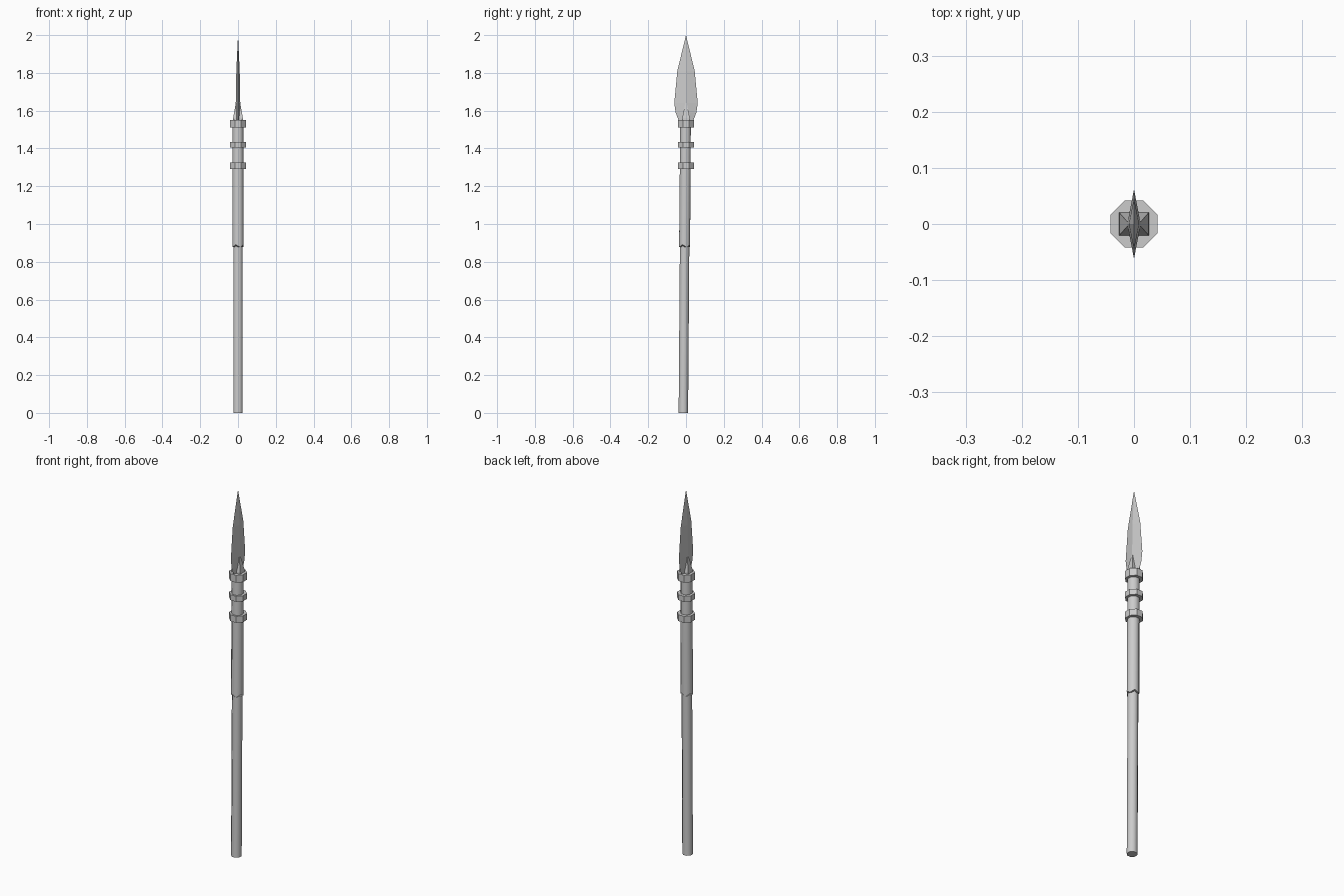
import bpy, bmesh, math

if "Cube" in bpy.data.objects:
    bpy.data.objects.remove(bpy.data.objects["Cube"])


def build(name, rings, cap_start=True, cap_end=True, smooth=False):
    """Skin a list of equal-length rings into a mesh object."""
    bm = bmesh.new()
    loops = [[bm.verts.new(p) for p in ring] for ring in rings]
    n = len(loops[0])
    for a, b in zip(loops, loops[1:]):
        for i in range(n):
            j = (i + 1) % n
            bm.faces.new((a[i], a[j], b[j], b[i]))
    if cap_start:
        bm.faces.new(loops[0][::-1])
    if cap_end:
        bm.faces.new(loops[-1])
    bmesh.ops.remove_doubles(bm, verts=bm.verts, dist=1e-5)
    bmesh.ops.recalc_face_normals(bm, faces=bm.faces)
    me = bpy.data.meshes.new(name)
    bm.to_mesh(me)
    bm.free()
    me.polygons.foreach_set("use_smooth", [smooth] * len(me.polygons))
    ob = bpy.data.objects.new(name, me)
    bpy.context.collection.objects.link(ob)
    if smooth:
        bpy.context.view_layer.objects.active = ob
        ob.select_set(True)
        bpy.ops.object.shade_smooth_by_angle(angle=math.radians(50))
        ob.select_set(False)
    return ob


def octagon(apothem, y, z, zig=0.0):
    r = apothem / math.cos(math.pi / 8)
    return [(r * math.cos((k + .5) * math.pi / 4),
             y + r * math.sin((k + .5) * math.pi / 4),
             z + (zig if k % 2 else 0)) for k in range(8)]


def lean(z):
    # the pole leans slightly forward at its foot
    return -0.014 + 0.0075 * z


# Pole and the slightly thicker grip sleeve with a ragged lower edge
build("pole", [octagon(0.025, lean(z), z) for z in (0, 0.45, 0.92)], smooth=True)
build("sleeve", [octagon(0.029, lean(0.88), 0.877, 0.014),
                 octagon(0.0285, lean(1.3), 1.30),
                 octagon(0.028, lean(1.53), 1.53)], smooth=True)

# Three octagonal collars
for name, z0, z1 in (("lower_collar", 1.29, 1.325),
                     ("middle_collar", 1.405, 1.435),
                     ("upper_collar", 1.51, 1.55)):
    build(name, [octagon(0.0415, 0, z0), octagon(0.0415, 0, z1)])

# Tapered blade socket
build("blade_socket", [[(sx * x, sy * y, z) for sx, sy in
                        ((1, 1), (-1, 1), (-1, -1), (1, -1))]
                       for x, y, z in ((0.028, 0.022, 1.53), (0.026, 0.02, 1.56),
                                       (0.011, 0.003, 1.645))])

# Leaf-shaped blade with a diamond section: half width, half thickness, height
blade = [(0.036, 0.012, 1.54), (0.055, 0.012, 1.59), (0.062, 0.012, 1.64),
         (0.046, 0.009, 1.81), (0.0, 0.0, 2.0)]
build("blade", [[(t, 0, z), (0, w, z), (-t, 0, z), (0, -w, z)]
                for w, t, z in blade], cap_end=False)
